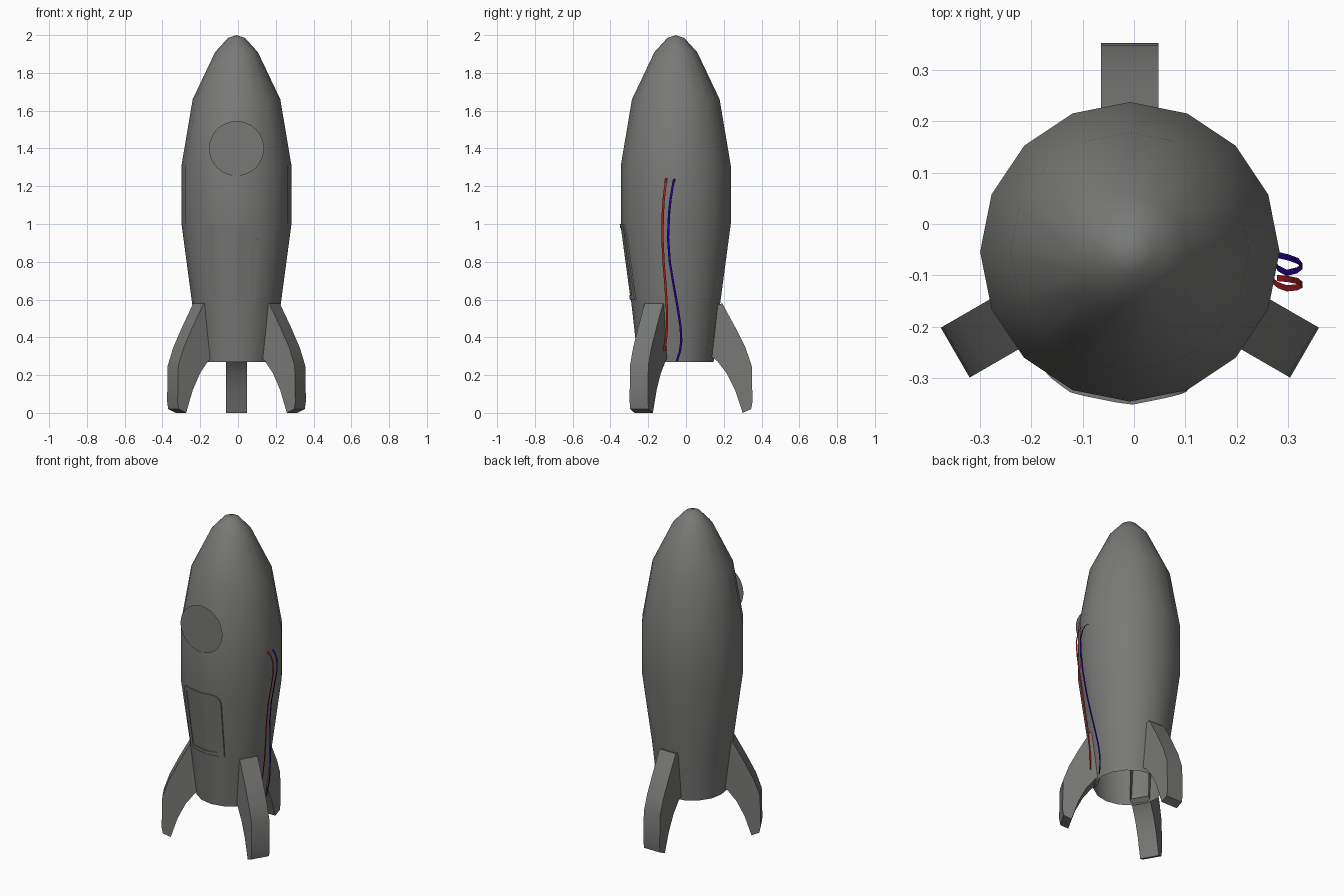
import bpy, bmesh, math
from mathutils import Vector
from mathutils.bvhtree import BVHTree

if "Cube" in bpy.data.objects:
    bpy.data.objects.remove(bpy.data.objects["Cube"])

CX, CY = -0.008, -0.054          # axis of the hull


def material(name, rgb):
    m = bpy.data.materials.new(name)
    m.diffuse_color = (*rgb, 1)
    m.use_nodes = True
    m.node_tree.nodes["Principled BSDF"].inputs["Base Color"].default_value = m.diffuse_color
    return m


GREY = material("grey metal", (0.19, 0.195, 0.185))
RED = material("red cable", (0.42, 0.012, 0.012))
BLUE = material("blue cable", (0.02, 0.0, 0.26))


def finish(bm, name, mat, angle=40, normals=True):
    if normals:
        bmesh.ops.recalc_face_normals(bm, faces=bm.faces)
    me = bpy.data.meshes.new(name)
    bm.to_mesh(me)
    bm.free()
    me.materials.append(mat)
    ob = bpy.data.objects.new(name, me)
    bpy.context.collection.objects.link(ob)
    bpy.ops.object.select_all(action='DESELECT')
    ob.select_set(True)
    bpy.context.view_layer.objects.active = ob
    bpy.ops.object.shade_smooth_by_angle(angle=math.radians(angle))
    return ob


def bridge(bm, a, b, closed=True):
    n = len(a)
    for i in range(n if closed else n - 1):
        j = (i + 1) % n
        bm.faces.new((a[i], a[j], b[j], b[i]))


# Hull: 16-sided lathe, open at the bottom
profile = [(0.20, 0.27), (0.235, 0.58), (0.291, 1.0), (0.291, 1.31),
           (0.232, 1.66), (0.113, 1.91), (0.045, 1.985)]
bm = bmesh.new()
rings = []
for r, z in profile:
    rings.append([bm.verts.new((CX + r * math.cos(k * math.pi / 8),
                                CY + r * math.sin(k * math.pi / 8), z)) for k in range(16)])
for a, b in zip(rings, rings[1:]):
    bridge(bm, a, b)
tip = bm.verts.new((CX, CY, 2.0))
for i in range(16):
    bm.faces.new((rings[-1][i], rings[-1][(i + 1) % 16], tip))
bm.normal_update()
tree = BVHTree.FromBMesh(bm)
finish(bm, "hull", GREY)


def on_hull(x, z, offset):
    """Point on the front of the hull, lifted by offset."""
    hit, normal, _, _ = tree.ray_cast(Vector((x, -1, z)), Vector((0, 1, 0)))
    return Vector((x, hit.y - offset, z))


# Three curved fins with open roots
fin_profile = [(0.17, 0.56), (0.232, 0.58), (0.30, 0.455), (0.355, 0.345), (0.388, 0.25),
               (0.392, 0.06), (0.385, 0.02), (0.34, 0.0), (0.30, 0.12),
               (0.255, 0.21), (0.205, 0.275), (0.17, 0.30)]
for name, deg, shift in (("back_fin", 90, 0.014), ("left_fin", 210, 0), ("right_fin", 330, 0)):
    c, s = math.cos(math.radians(deg)), math.sin(math.radians(deg))
    bm = bmesh.new()
    sides = []
    for w in (-0.056, 0.056):
        sides.append([bm.verts.new((CX + (r + shift) * c - w * s,
                                    CY + (r + shift) * s + w * c, z)) for r, z in fin_profile])
    bridge(bm, sides[0], sides[1], closed=False)
    for side in sides:
        bm.faces.new(side)
    finish(bm, name, GREY)

# Round window plate
bm = bmesh.new()
bm.faces.new([bm.verts.new((CX + 0.145 * math.cos(t * math.pi / 16), CY - 0.295,
                            1.40 + 0.145 * math.sin(t * math.pi / 16))) for t in range(32)])
finish(bm, "window", GREY, normals=False)


# Door: raised frame and inner panel wrapped onto the hull
def outline(x0, x1, z0, z1, rad, taper):
    pts = [(x0 + (x1 - x0) * i / 8, z0) for i in range(8)]
    pts += [(x1, z0 + (z1 - rad - z0) * i / 6) for i in range(6)]
    pts += [(x1 - rad + rad * math.cos(a * math.pi / 8),
             z1 - rad + rad * math.sin(a * math.pi / 8)) for a in range(5)]
    pts += [(x1 - rad + (x0 - x1 + 2 * rad) * i / 6, z1) for i in range(1, 6)]
    pts += [(x0 + rad - rad * math.sin(a * math.pi / 8),
             z1 - rad + rad * math.cos(a * math.pi / 8)) for a in range(5)]
    pts += [(x0, z1 - rad + (z0 - z1 + rad) * i / 6) for i in range(1, 6)]
    mid = (x0 + x1) / 2
    return [(mid + (x - mid) * (1 - taper * (z1 - z) / (z1 - z0)), z) for x, z in pts]


outer = outline(-0.173, 0.107, 0.597, 1.0, 0.05, 0.08)
inner = outline(-0.138, 0.072, 0.622, 0.978, 0.025, 0.12)
bm = bmesh.new()
loops = [[bm.verts.new(on_hull(x, z, off)) for x, z in pts]
         for pts, off in ((outer, -0.004), (outer, 0.007), (inner, 0.007), (inner, -0.004))]
for a, b in zip(loops, loops[1:]):
    bridge(bm, a, b)
finish(bm, "door_frame", GREY, 30)

bm = bmesh.new()
rows = []
for j in range(7):
    z = 0.615 + 0.368 * j / 6
    half = 0.094 + 0.012 * j / 6
    rows.append([bm.verts.new(on_hull(-0.033 + half * (i / 5 - 1), z, 0.003)) for i in range(11)])
for a, b in zip(rows, rows[1:]):
    bridge(bm, a, b, closed=False)
finish(bm, "door_panel", GREY, 30, normals=False)

# Two flat cables down the right side: (z, x, red y, blue y)
path = [(1.24, 0.278, -0.105, -0.060), (1.225, 0.300, -0.107, -0.065), (1.19, 0.319, -0.111, -0.072),
        (1.13, 0.327, -0.118, -0.082), (1.05, 0.317, -0.123, -0.090), (0.93, 0.297, -0.125, -0.095),
        (0.80, 0.280, -0.119, -0.086), (0.68, 0.268, -0.109, -0.066), (0.55, 0.253, -0.101, -0.043),
        (0.45, 0.241, -0.101, -0.028), (0.38, 0.232, -0.107, -0.025), (0.33, 0.225, -0.115, -0.031),
        (0.275, 0.216, None, -0.048)]
for name, col, mat in (("red_cable", 2, RED), ("blue_cable", 3, BLUE)):
    pts = [p for p in path if p[col] is not None]
    bm = bmesh.new()
    edges = [[bm.verts.new((p[1], p[col] + w, p[0])) for p in pts] for w in (-0.006, 0.006)]
    bridge(bm, edges[1], edges[0], closed=False)
    finish(bm, name, mat, normals=False)
